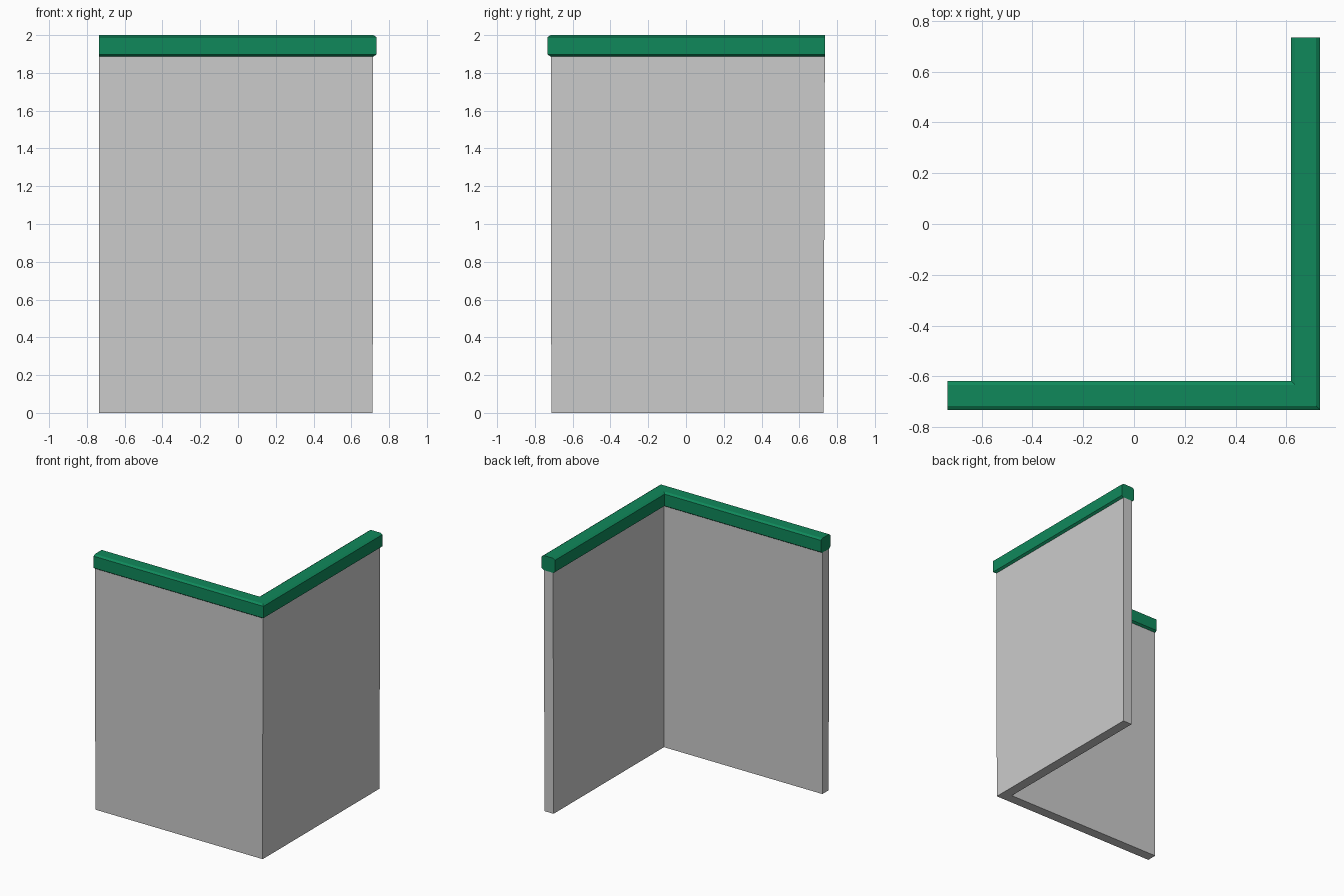
import bpy, bmesh

if "Cube" in bpy.data.objects:
    bpy.data.objects.remove(bpy.data.objects["Cube"])

END = 0.735  # free ends of both wings


def l_sweep(name, profile, bottom_inset=0.0):
    """Sweep a closed (outward offset, height) profile along an L with a mitred corner."""
    bm = bmesh.new()
    rings = [[], [], []]
    for d, z in profile:
        e = END - (bottom_inset if z < 0.01 else 0)
        for ring, xy in zip(rings, ((-END, -d), (d, -d), (d, e))):
            ring.append(bm.verts.new((*xy, z)))
    n = len(profile)
    for a, b in zip(rings, rings[1:]):
        for i in range(n):
            j = (i + 1) % n
            bm.faces.new((a[i], a[j], b[j], b[i]))
    bm.faces.new(rings[0])
    bm.faces.new(rings[-1][::-1])
    bmesh.ops.recalc_face_normals(bm, faces=bm.faces)
    mesh = bpy.data.meshes.new(name)
    bm.to_mesh(mesh)
    bm.free()
    obj = bpy.data.objects.new(name, mesh)
    bpy.context.collection.objects.link(obj)
    return obj


# Corner wall, with its far end leaning very slightly
l_sweep("corner_wall", [(0.635, 0), (0.713, 0), (0.715, 1.888), (0.635, 1.888)], 0.006)

# Chamfered coping along the top
inner, outer, low, high, cx, cz = 0.618, 0.733, 1.886, 2.0, 0.016, 0.011
cap = l_sweep("top_coping", [
    (inner + cx, low), (outer - cx, low), (outer, low + cz), (outer, high - cz),
    (outer - cx, high), (inner + cx, high), (inner, high - cz), (inner, low + cz)])
green = bpy.data.materials.new("green_paint")
green.diffuse_color = (0.005, 0.25, 0.105, 1)
green.use_nodes = True
green.node_tree.nodes["Principled BSDF"].inputs["Base Color"].default_value = green.diffuse_color
cap.data.materials.append(green)
